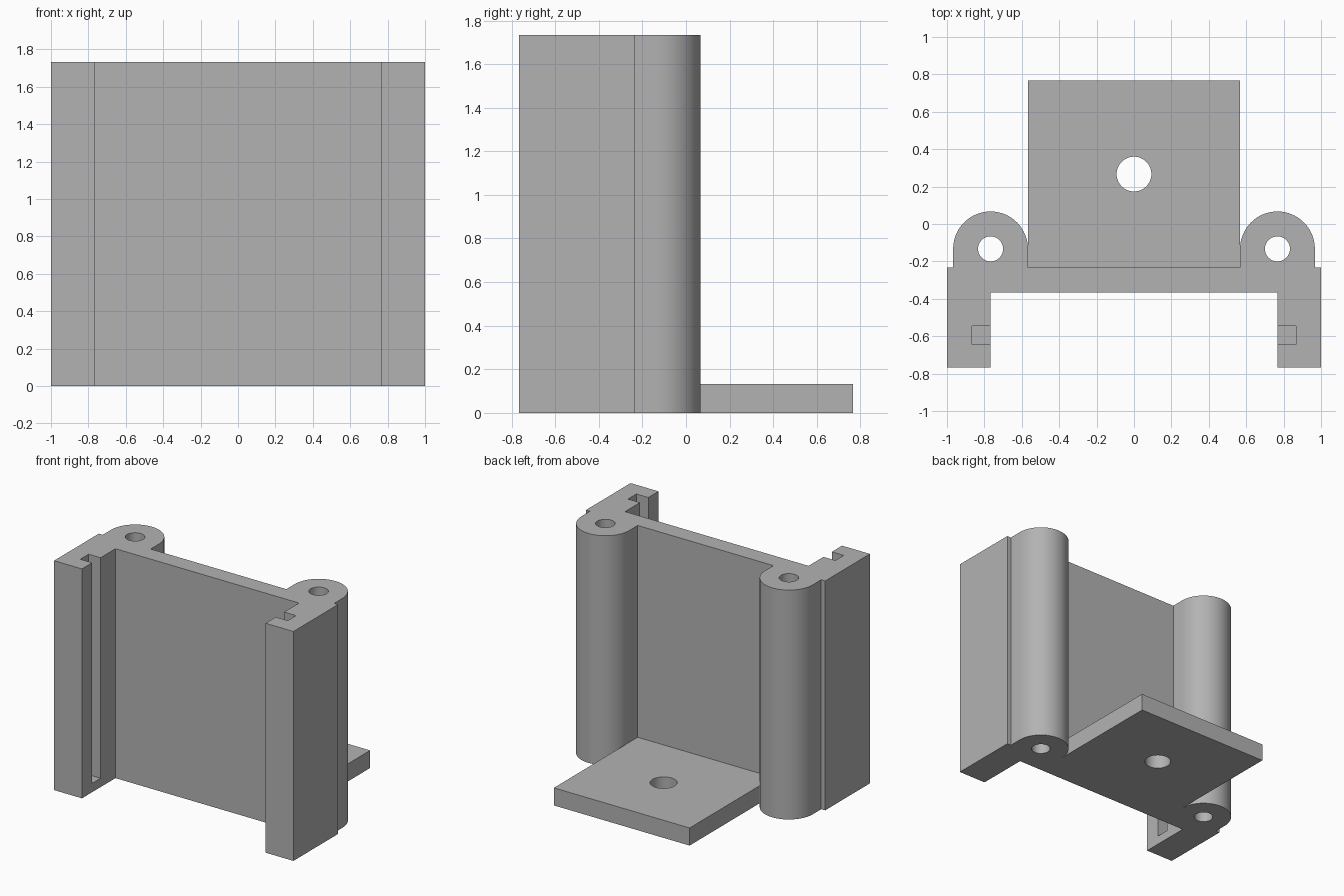
import bpy, bmesh
from math import sin, cos, pi

if "Cube" in bpy.data.objects:
    bpy.data.objects.remove(bpy.data.objects["Cube"])

HEIGHT = 1.733
BOSS_X, BOSS_Y, BOSS_R = 0.767, -0.133, 0.2
WALL_FRONT, WALL_BACK, FRONT = -0.367, -0.233, -0.767

grey = bpy.data.materials.new("plain grey")
grey.use_nodes = True
colour = (0.45, 0.45, 0.45, 1)
grey.diffuse_color = colour
grey.node_tree.nodes["Principled BSDF"].inputs["Base Color"].default_value = colour


def prism(name, outline, z0, z1):
    """Extrude a closed outline in x, y from z0 to z1."""
    bm = bmesh.new()
    base = bm.faces.new([bm.verts.new((x, y, z0)) for x, y in outline])
    top = bmesh.ops.extrude_face_region(bm, geom=[base])["geom"]
    verts = [v for v in top if isinstance(v, bmesh.types.BMVert)]
    bmesh.ops.translate(bm, verts=verts, vec=(0, 0, z1 - z0))
    bmesh.ops.recalc_face_normals(bm, faces=bm.faces)
    mesh = bpy.data.meshes.new(name)
    bm.to_mesh(mesh)
    bm.free()
    mesh.materials.append(grey)
    obj = bpy.data.objects.new(name, mesh)
    bpy.context.collection.objects.link(obj)
    return obj


def arc(cx, cy, r, start, end, steps):
    angles = [start + (end - start) * i / steps for i in range(steps + 1)]
    return [(cx + r * cos(a), cy + r * sin(a)) for a in angles]


def circle(cx, cy, r):
    return arc(cx, cy, r, 0, 2 * pi, 48)[:-1]


def rectangle(x0, x1, y0, y1):
    return [(x0, y0), (x1, y0), (x1, y1), (x0, y1)]


def select_only(obj):
    bpy.ops.object.select_all(action='DESELECT')
    obj.select_set(True)
    bpy.context.view_layer.objects.active = obj


def cut(obj, cutter):
    """Subtract the cutter, then discard it."""
    cutter.hide_render = True
    mod = obj.modifiers.new("cut", 'BOOLEAN')
    mod.operation, mod.solver, mod.object = 'DIFFERENCE', 'EXACT', cutter
    select_only(obj)
    bpy.ops.object.modifier_apply(modifier=mod.name)
    bpy.data.objects.remove(cutter)


# Bracket: front arms, thin back wall and two rounded screw bosses
half = [(BOSS_X, WALL_FRONT), (BOSS_X, FRONT), (1, FRONT), (1, WALL_BACK),
        (BOSS_X + BOSS_R, WALL_BACK)]
half += arc(BOSS_X, BOSS_Y, BOSS_R, 0, pi, 32)
half += [(BOSS_X - BOSS_R, WALL_BACK)]
outline = half + [(-x, y) for x, y in reversed(half)]
bracket = prism("channel_bracket", outline, 0, HEIGHT)

# Screw holes, and guide slots closed at the bottom
for side in (-1, 1):
    cut(bracket, prism("screw_hole", circle(side * BOSS_X, BOSS_Y, 0.067), -0.1, HEIGHT + 0.1))
    slot = rectangle(*sorted((side * 0.7, side * 0.867)), -0.645, -0.545)
    cut(bracket, prism("guide_slot", slot, 0.067, HEIGHT + 0.1))

# Mounting flange with its bolt hole
flange = prism("mounting_flange", rectangle(-0.567, 0.567, WALL_BACK, 0.767), 0, 0.133)
cut(flange, prism("bolt_hole", circle(0, 0.267, 0.093), -0.1, 0.3))

for obj in (bracket, flange):
    select_only(obj)
    bpy.ops.object.shade_smooth_by_angle(angle=pi / 6)
